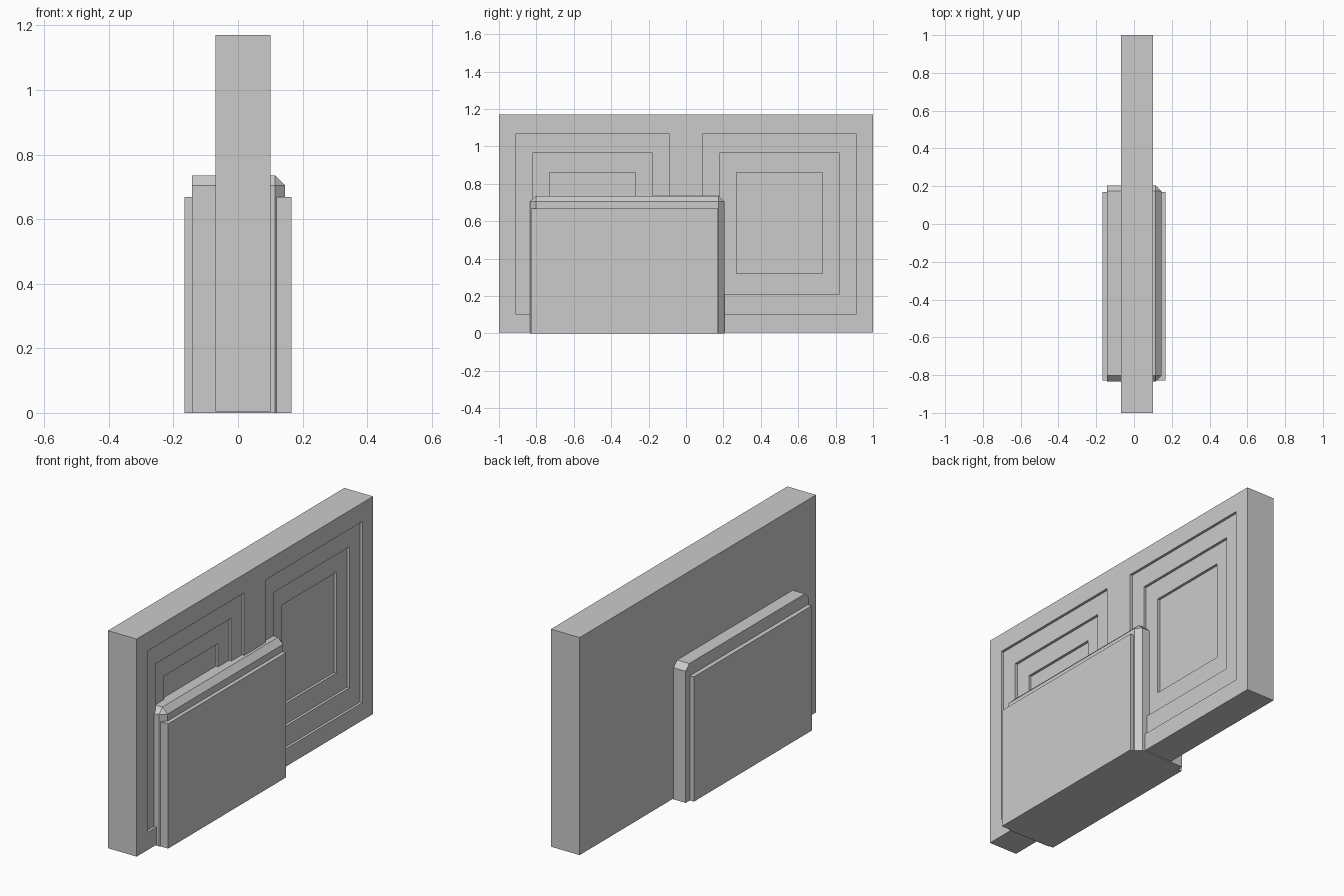
import bpy, bmesh
from mathutils import Vector

if "Cube" in bpy.data.objects:
    bpy.data.objects.remove(bpy.data.objects["Cube"])


def box(name, lo, hi, bevel=0, pick=None):
    """Box between two corners, optionally chamfering the picked edges."""
    bm = bmesh.new()
    bmesh.ops.create_cube(bm, size=1)
    lo, hi = Vector(lo), Vector(hi)
    for v in bm.verts:
        v.co = [lo[i] + (v.co[i] + 0.5) * (hi[i] - lo[i]) for i in range(3)]
    if pick:
        edges = [e for e in bm.edges if pick((e.verts[0].co + e.verts[1].co) / 2)]
        bmesh.ops.bevel(bm, geom=edges, offset=bevel, offset_type='OFFSET',
                        segments=1, profile=0.5, affect='EDGES')
    me = bpy.data.meshes.new(name)
    bm.to_mesh(me)
    bm.free()
    ob = bpy.data.objects.new(name, me)
    bpy.context.collection.objects.link(ob)
    return ob


# wall slab
wall = box("wall", (-0.07, -1, 0.005), (0.10, 1, 1.17))

# stepped rectangular recesses on the right face, mirrored about y = 0
steps = [(0.09, 0.91, 0.10, 1.07), (0.18, 0.82, 0.21, 0.965), (0.27, 0.73, 0.32, 0.86)]
for side in (1, -1):
    for k, (y0, y1, z0, z1) in enumerate(steps, 1):
        ya, yb = sorted((side * y0, side * y1))
        cutter = box("recess_cutter", (0.10 - 0.014 * k, ya, z0), (0.2, yb, z1))
        cutter.hide_render = True
        mod = wall.modifiers.new("recess", 'BOOLEAN')
        mod.operation, mod.solver, mod.object = 'DIFFERENCE', 'EXACT', cutter
        bpy.context.view_layer.objects.active = wall
        bpy.ops.object.modifier_apply(modifier=mod.name)
        bpy.data.objects.remove(cutter)


# doorway frame: right-hand outer edges and both top ends are chamfered
def frame_edge(m):
    right, top = m.x > 0.14, m.z > 0.73
    end = m.y < -0.83 or m.y > 0.20
    return (right and (top or end)) or (top and end)


box("door_frame", (-0.142, -0.833, 0), (0.145, 0.205, 0.735), 0.03, frame_edge)

# door panel passing through the frame, proud on both sides
box("door_panel", (-0.166, -0.828, 0), (0.166, 0.17, 0.668))
